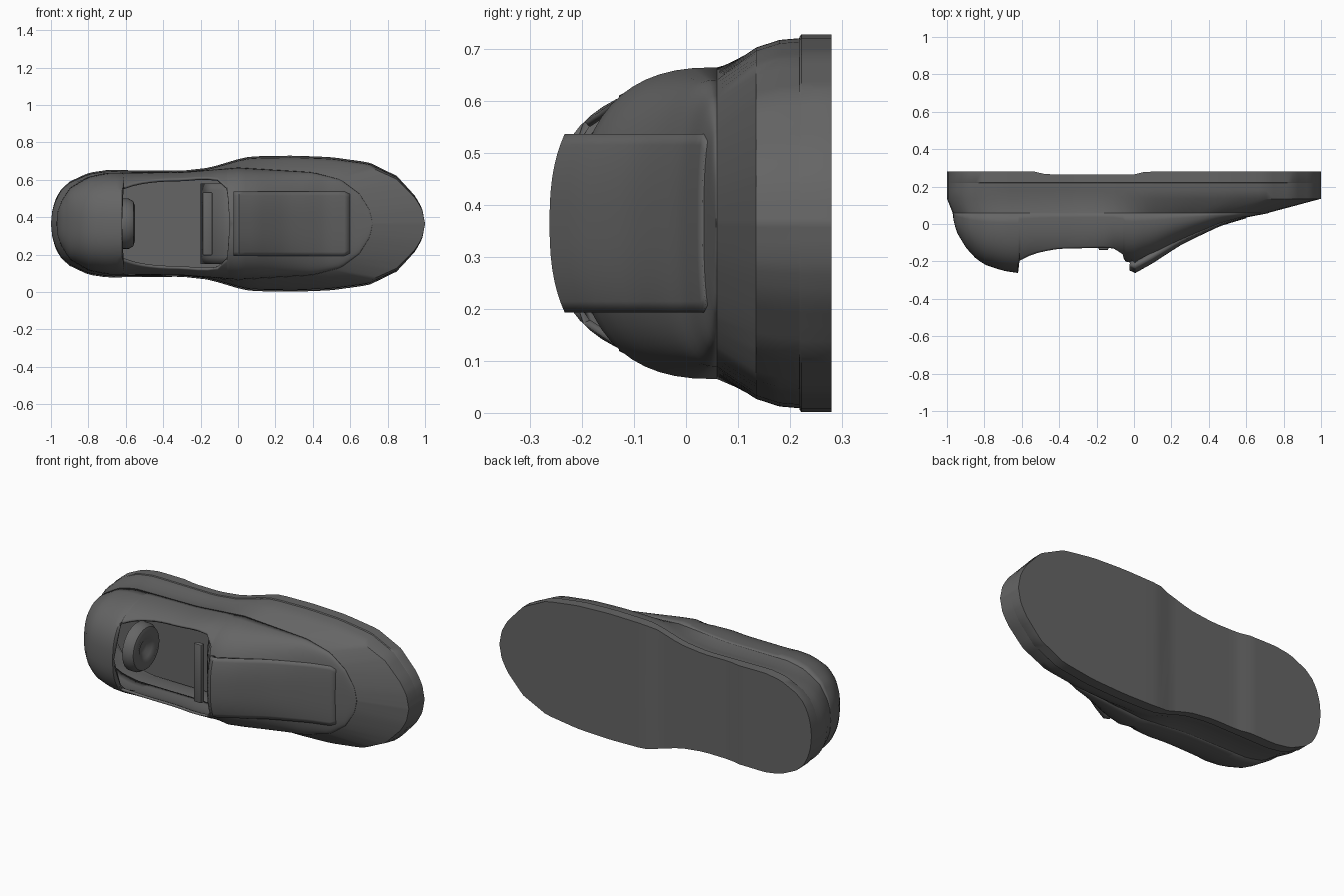
import bpy, bmesh, math
from mathutils import Vector

if "Cube" in bpy.data.objects:
    bpy.data.objects.remove(bpy.data.objects["Cube"])

CZ = 0.365  # centre line of the shoe in z

grey = bpy.data.materials.new("dark grey")
grey.diffuse_color = (0.13, 0.13, 0.13, 1)
grey.use_nodes = True
grey.node_tree.nodes["Principled BSDF"].inputs["Base Color"].default_value = grey.diffuse_color


def lerp(table, x):
    """Piecewise linear lookup."""
    if x <= table[0][0]:
        return table[0][1]
    for (a, fa), (b, fb) in zip(table, table[1:]):
        if x <= b:
            return fa + (fb - fa) * (x - a) / (b - a)
    return table[-1][1]


def build(name, grids, thickness=0, angle=40):
    """One object from grids of points, welded together and facing outwards."""
    bm = bmesh.new()
    for rows in grids:
        vs = [[bm.verts.new(p) for p in row] for row in rows]
        for r0, r1 in zip(vs, vs[1:]):
            for j in range(len(r0) - 1):
                bm.faces.new((r0[j], r0[j + 1], r1[j + 1], r1[j]))
    bmesh.ops.remove_doubles(bm, verts=bm.verts, dist=1e-5)
    bmesh.ops.recalc_face_normals(bm, faces=bm.faces)
    bm.normal_update()
    out = 0
    for f in bm.faces:
        c = f.calc_center_median()
        out += f.normal.dot(c - Vector((c.x * 0.8, 0.18, CZ))) * f.calc_area()
    if out < 0:
        bmesh.ops.reverse_faces(bm, faces=bm.faces)
    me = bpy.data.meshes.new(name)
    bm.to_mesh(me)
    bm.free()
    return finish(name, me, thickness, angle)


def finish(name, me, thickness=0, angle=40):
    me.materials.append(grey)
    me.shade_smooth()
    me.set_sharp_from_angle(angle=math.radians(angle))
    ob = bpy.data.objects.new(name, me)
    bpy.context.collection.objects.link(ob)
    if thickness:
        m = ob.modifiers.new("thickness", 'SOLIDIFY')
        m.thickness = thickness
        m.offset = -1
    return ob


# Half widths of the sole and of the seam where the upper starts
SOLE = [(-1, 0), (-.995, .06), (-.98, .12), (-.95, .18), (-.9, .225), (-.8, .272), (-.7, .287),
        (-.3, .283), (-.15, .3), (0, .345), (.07, .36), (.3, .364), (.5, .356), (.7, .328),
        (.85, .255), (.95, .145), (.985, .08), (1, 0)]
SEAM = [(-.97, 0), (-.965, .06), (-.95, .11), (-.9, .19), (-.8, .25), (-.7, .272), (-.3, .275),
        (0, .30), (.4, .275), (.55, .235), (.65, .16), (.705, .07), (.72, 0)]
ARCH = [(-.53, .28), (-.47, .265), (.02, .265), (.06, .28)]
N = 56
XS = [-math.cos(math.pi * i / N) for i in range(N + 1)]


def ring(width, y, xmap=lambda x: x):
    """Closed outline at height y (a number or a function of x)."""
    pts = []
    for s, xs in ((1, XS), (-1, XS[::-1])):
        for x in xs:
            x = xmap(x)
            pts.append((x, y(x) if callable(y) else y, CZ + s * width(x)))
    return pts


# Outsole with a raised arch
sole_w = lambda x: lerp(SOLE, x)
bottom = lambda x: lerp(ARCH, x)
tread = [[(x, bottom(x), CZ + s * sole_w(x)) for s in (1, 0, -1)] for x in XS]
build("outsole", [[ring(lambda x: .985 * sole_w(x), .218), ring(sole_w, .222), ring(sole_w, bottom)],
                  tread])

# Midsole wall, sloping in to the seam and over the toe
build("midsole", [[ring(lambda x: .98 * sole_w(x), .222),
                   ring(lambda x: .97 * sole_w(x), .18),
                   ring(lambda x: .93 * sole_w(x), .135),
                   ring(lambda x: lerp(SEAM, x), .06,
                        lambda x: x * (.97 if x < 0 else .72))]])

# Upper: domed cross sections, cut short on each side around the foot opening
TOP = [(-.97, .06), (-.965, .02), (-.95, -.04), (-.9, -.125), (-.85, -.18), (-.8, -.217),
       (-.7, -.25), (-.62, -.262), (-.55, -.25), (-.2, -.25), (-.05, -.2), (0, -.21), (.1, -.18),
       (.2, -.128), (.3, -.078), (.46, -.005), (.6, .035), (.72, .058)]
CUT = [(-.62, 1), (-.612, .55), (-.58, .5), (-.5, .42), (-.4, .37), (-.2, .36), (-.12, .4),
       (-.075, .5), (-.06, .6), (-.045, 1)]
P = 0.8


def dome(x, t, side):
    a = t * math.pi / 2
    c = max(math.cos(a), 0) ** P if t < 1 else 0
    y = .06 - (.06 - lerp(TOP, x)) * math.sin(a) ** P
    return (x, y, CZ + side * lerp(SEAM, x) * c)


stations = sorted([x * (.97 if x < 0 else .72) for x in XS] + [-.62, -.612, -.06, -.045])
M = 14
sides = [[[dome(x, lerp(CUT, x) * j / M, s) for j in range(M + 1)] for x in stations]
         for s in (1, -1)]
build("upper", sides, thickness=.014, angle=50)


# Instep panel, standing proud at the opening and fading into the toe
def panel_row(x):
    lift = lerp([(-.03, .04), (0, .056), (.1, .03), (.25, .01), (.6, .004)], x)
    half = min(.172, .8 * lerp(SEAM, x))
    row = []
    for j in range(-8, 9):
        d = half * j / 8
        k = (1 - (abs(d) / lerp(SEAM, x)) ** 2.5) ** .4
        row.append((x, .06 - (.06 - lerp(TOP, x)) * k - lift, CZ + d))
    return row


build("instep_panel", [[panel_row(-.025 + .625 * i / 20) for i in range(21)]], thickness=.03)

# Tongue flap running down into the shoe
build("tongue", [[[(x, y + .04 * (j / 6) ** 2, CZ + .215 * j / 6) for j in range(-6, 7)]
                  for x, y in ((-.2, 0), (-.14, -.08), (-.08, -.13), (.0, -.165))]], thickness=.015)

# Insole floor
build("insole", [[[(x * .96, .17, CZ + s * .97 * lerp(SEAM, x)) for s in (1, -1)]
                  for x in stations]])


# Strap bar across the opening
bm = bmesh.new()
bmesh.ops.create_cube(bm, size=1)
bmesh.ops.scale(bm, vec=(.052, .03, .34), verts=bm.verts)
bmesh.ops.translate(bm, vec=(-.163, -.125, CZ), verts=bm.verts)
bmesh.ops.bevel(bm, geom=bm.edges[:], offset=.008, segments=2, affect='EDGES', profile=.5)
me = bpy.data.meshes.new("strap_bar")
bm.to_mesh(me)
bm.free()
finish("strap_bar", me)

# Round heel cushion with a dimple, facing the toe
prof = [(0, .012), (.03, .014), (.055, .032), (.09, .045), (.12, .035), (.135, .01), (.135, -.025),
        (0, -.025)]
build("heel_cushion", [[[(-.595 + h, -.04 + r * math.cos(a), CZ + r * math.sin(a)) for r, h in prof]
                        for a in [2 * math.pi * i / 32 for i in range(33)]]])
